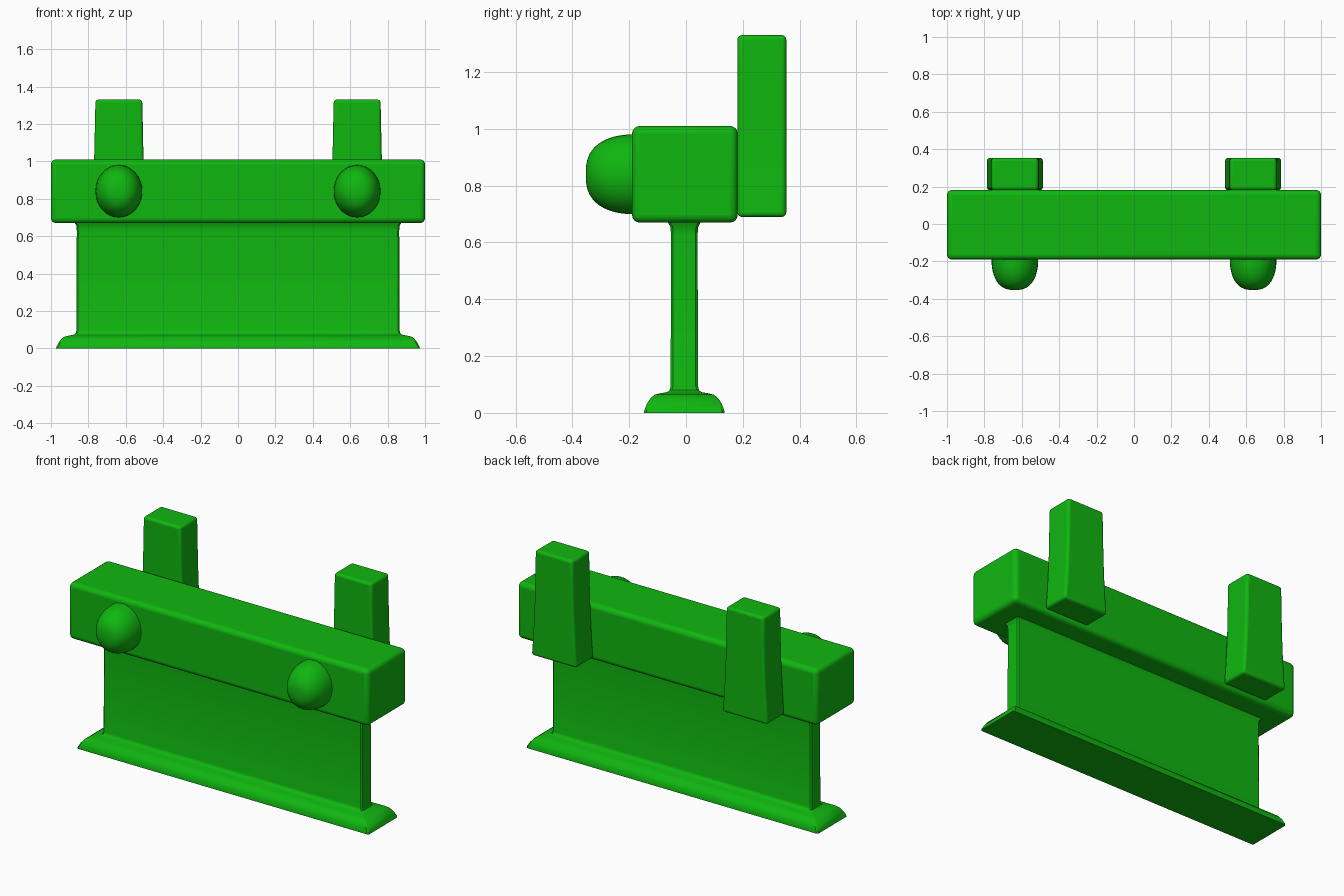
import bpy, bmesh, math

cube = bpy.data.objects.get("Cube")
if cube:
    bpy.data.objects.remove(cube, do_unlink=True)

green = bpy.data.materials.new("bright green")
COLOUR = (0.005, 0.47, 0.005, 1)
green.use_nodes = True
green.diffuse_color = COLOUR
green.node_tree.nodes["Principled BSDF"].inputs["Base Color"].default_value = COLOUR


def finish(name, bm, bevel=0.0, angle=35):
    """Turn a bmesh into a smooth-shaded object with optional rounded edges."""
    bmesh.ops.recalc_face_normals(bm, faces=bm.faces)
    mesh = bpy.data.meshes.new(name)
    bm.to_mesh(mesh)
    bm.free()
    mesh.materials.append(green)
    obj = bpy.data.objects.new(name, mesh)
    bpy.context.collection.objects.link(obj)
    if bevel:
        mod = obj.modifiers.new("Rounded edges", "BEVEL")
        mod.width = bevel
        mod.segments = 4
        mod.limit_method = "ANGLE"
        mod.angle_limit = math.radians(40)
    bpy.ops.object.select_all(action="DESELECT")
    obj.select_set(True)
    bpy.context.view_layer.objects.active = obj
    bpy.ops.object.shade_smooth_by_angle(angle=math.radians(angle))
    return obj


def loft(rings):
    """Skin a list of equal-sized point rings and cap both ends."""
    bm = bmesh.new()
    loops = [[bm.verts.new(p) for p in ring] for ring in rings]
    for a, b in zip(loops, loops[1:]):
        for i in range(len(a)):
            j = (i + 1) % len(a)
            bm.faces.new((a[i], a[j], b[j], b[i]))
    bm.faces.new(loops[0])
    bm.faces.new(loops[-1])
    return bm


def rectangle(cx, cy, hx, hy, z, r=0.0):
    """Rectangular ring; r chamfers its corners."""
    ring = []
    for sx, sy in ((-1, -1), (1, -1), (1, 1), (-1, 1)):
        a = (cx + sx * hx, cy + sy * (hy - r), z)
        b = (cx + sx * (hx - r), cy + sy * hy, z)
        ring += ([a, b] if sx == sy else [b, a]) if r else [a]
    return ring


# Wide horizontal beam
finish("beam", loft([rectangle(0, -0.004, 1, 0.186, z) for z in (0.67, 1.01)]), 0.027)

# Flared foot flowing into the thin upright panel, then into the beam
steps = [(0.973, 0.141, 0), (0.971, 0.141, 0.008), (0.958, 0.132, 0.032),
         (0.942, 0.118, 0.053), (0.925, 0.104, 0.064), (0.9, 0.085, 0.069),
         (0.878, 0.06, 0.073), (0.868, 0.052, 0.08), (0.864, 0.048, 0.095),
         (0.862, 0.047, 0.63), (0.864, 0.049, 0.655), (0.875, 0.06, 0.675)]
finish("foot_and_panel", loft([rectangle(0, -0.006, hx, hy, z, 0.008) for hx, hy, z in steps]))

# Tapered rear posts and bulging front knobs, mirrored left and right
post_steps = [(0.151, 0.69), (0.143, 0.8), (0.136, 0.92), (0.131, 1.05), (0.128, 1.2), (0.125, 1.33)]
COUNT = 32
for side, x in (("left", 0.637), ("right", -0.637)):
    finish(side + "_rear_post",
           loft([rectangle(x, 0.267, hx, 0.086, z) for hx, z in post_steps]), 0.016)

    rings = []
    for k in range(13):
        t = k / 12 * math.pi / 2 * 0.98
        r = math.cos(t) ** 0.75
        y = -0.19 - 0.163 * math.sin(t) ** 0.95
        rings.append([(x + 0.125 * r * math.cos(a), y, 0.84 + 0.14 * r * math.sin(a))
                      for a in (2 * math.pi * i / COUNT for i in range(COUNT))])
    finish(side + "_front_knob", loft(rings))
